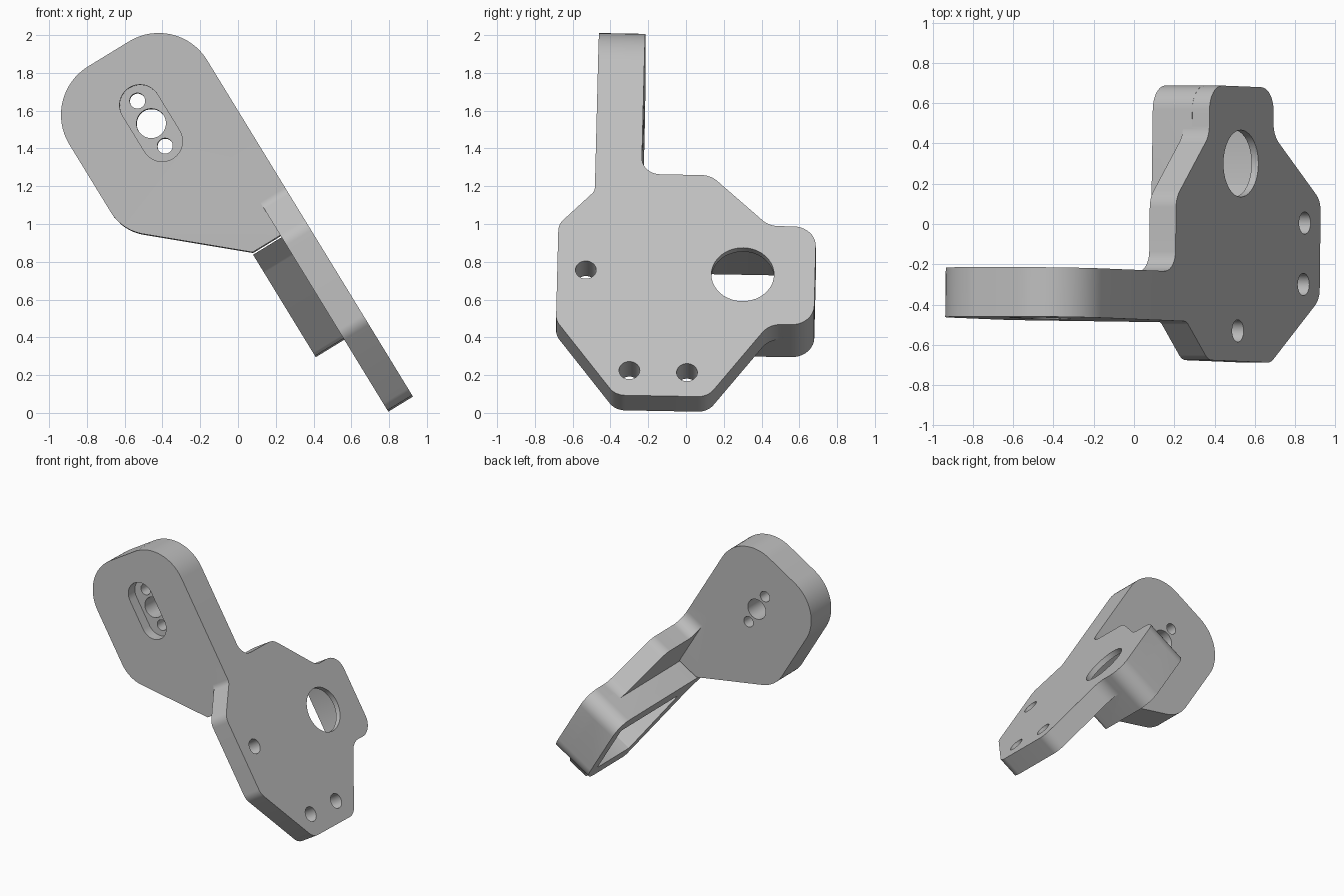
import bpy, bmesh, math
from mathutils import Vector, Matrix

cube = bpy.data.objects.get("Cube")
if cube:
    bpy.data.objects.remove(cube, do_unlink=True)

# Tilted bracket frame: a runs across the plate, b down its slope, c into its thickness
slope = Vector((0.522, 0, -0.853)).normalized()
across = Vector((0, 1, 0))
inward = across.cross(slope)
frame = Matrix.Identity(4)
for col, axis in enumerate((across, slope, inward)):
    for row in range(3):
        frame[row][col] = axis[row]
frame = Matrix.Translation((0, 0, 1.6)) @ frame @ Matrix.Rotation(0.0215, 4, 'Z')

grey = bpy.data.materials.new("light_grey")
grey.use_nodes = True
grey.diffuse_color = (0.52, 0.52, 0.52, 1)
grey.node_tree.nodes["Principled BSDF"].inputs["Base Color"].default_value = grey.diffuse_color


def rounded(corners, steps=10):
    """Outline from (x, y, radius) corners."""
    out = []
    for i, (x, y, r) in enumerate(corners):
        p = Vector((x, y))
        if r == 0:
            out.append(p)
            continue
        d1 = (Vector(corners[i - 1][:2]) - p).normalized()
        d2 = (Vector(corners[(i + 1) % len(corners)][:2]) - p).normalized()
        half = d1.angle(d2) / 2
        centre = p + (d1 + d2).normalized() * (r / math.sin(half))
        start = p + d1 * (r / math.tan(half)) - centre
        end = p + d2 * (r / math.tan(half)) - centre
        sweep = start.angle_signed(end)
        for k in range(steps + 1):
            out.append(centre + Matrix.Rotation(-sweep * k / steps, 2) @ start)
    return out


def circle(x, y, r, n=40):
    return [Vector((x + r * math.cos(math.tau * k / n), y + r * math.sin(math.tau * k / n)))
            for k in range(n)]


def prism(name, outline, lo, hi, sideways=False):
    """Extrude an outline through the plate, or sideways through the arm."""
    bm = bmesh.new()
    place = (lambda p, t: (t, p.x, p.y)) if sideways else (lambda p, t: (p.x, p.y, t))
    bottom = [bm.verts.new(place(p, lo)) for p in outline]
    top = [bm.verts.new(place(p, hi)) for p in outline]
    bm.faces.new(bottom)
    bm.faces.new(top)
    for i in range(len(outline)):
        bm.faces.new((bottom[i - 1], bottom[i], top[i], top[i - 1]))
    bmesh.ops.recalc_face_normals(bm, faces=bm.faces)
    mesh = bpy.data.meshes.new(name)
    bm.to_mesh(mesh)
    bm.free()
    mesh.materials.append(grey)
    obj = bpy.data.objects.new(name, mesh)
    bpy.context.collection.objects.link(obj)
    obj.matrix_world = frame
    return obj


def combine(target, tool, operation):
    bpy.context.view_layer.objects.active = target
    mod = target.modifiers.new(operation, 'BOOLEAN')
    mod.operation, mod.object, mod.solver = operation, tool, 'EXACT'
    bpy.ops.object.modifier_apply(modifier=mod.name)
    bpy.data.objects.remove(tool, do_unlink=True)


FRONT, BACK = -0.472, -0.227

# Mounting plate
bracket = prism("bracket", rounded([
    (BACK, 0.2, 0), (BACK, 0.398, 0.1), (0.139, 0.398, 0.12), (0.455, 0.706, 0.12),
    (0.705, 0.706, 0.12), (0.705, 1.316, 0.12), (0.469, 1.316, 0.12), (0.153, 1.773, 0.1),
    (-0.337, 1.773, 0.1), (-0.66, 1.316, 0.1), (-0.66, 0.72, 0.1), (FRONT, 0.509, 0.06),
    (FRONT, 0.2, 0)]), 0, 0.153)

# Upright arm
arm = prism("arm", rounded([
    (-0.604, 0, 0.3), (0.69, 0, 0), (0.69, 0.325, 0),
    (0.23, 0.855, 0.25), (-0.604, 0.855, 0.3)], 16), FRONT, BACK, True)
combine(bracket, arm, 'UNION')

# Housing behind the plate
housing = prism("housing", rounded([
    (0.705, 0.706, 0.12), (0.705, 1.316, 0.12), (0.2, 1.316, 0.05),
    (-0.22, 0.8, 0.1), (-0.36, 0.7, 0)]), 0.1, 0.33)
combine(bracket, housing, 'UNION')

# Pocket in the housing
pocket = prism("pocket", rounded([
    (0.61, 0.81, 0.01), (0.61, 1.22, 0.01), (0.22, 1.22, 0.01), (-0.09, 0.81, 0.01)], 2), 0.04, 0.5)
combine(bracket, pocket, 'DIFFERENCE')

# Plate holes
for a, b, r in ((0.322, 1.01, 0.166), (-0.509, 0.999, 0.055),
                (-0.265, 1.618, 0.055), (0.04, 1.624, 0.055)):
    combine(bracket, prism("plate_hole", circle(a, b, r), -0.1, 0.25), 'DIFFERENCE')

# Arm slot and holes
mid_b, mid_c, reach, rad = -0.174, 0.427, 0.112, 0.108
slot = rounded([(mid_b + sb * (reach + rad), mid_c + sc * rad, rad * 0.999)
                for sb, sc in ((-1, -1), (1, -1), (1, 1), (-1, 1))], 14)
combine(bracket, prism("arm_slot", slot, -0.7, FRONT + 0.08, True), 'DIFFERENCE')
for shift, r in ((-0.14, 0.041), (0, 0.078), (0.14, 0.041)):
    combine(bracket, prism("arm_hole", circle(mid_b + shift, mid_c, r), -0.7, 0, True), 'DIFFERENCE')

# Smooth the curved edges
for obj in bpy.context.selected_objects:
    obj.select_set(False)
bracket.select_set(True)
bpy.context.view_layer.objects.active = bracket
bpy.ops.object.shade_smooth_by_angle(angle=math.radians(30))
